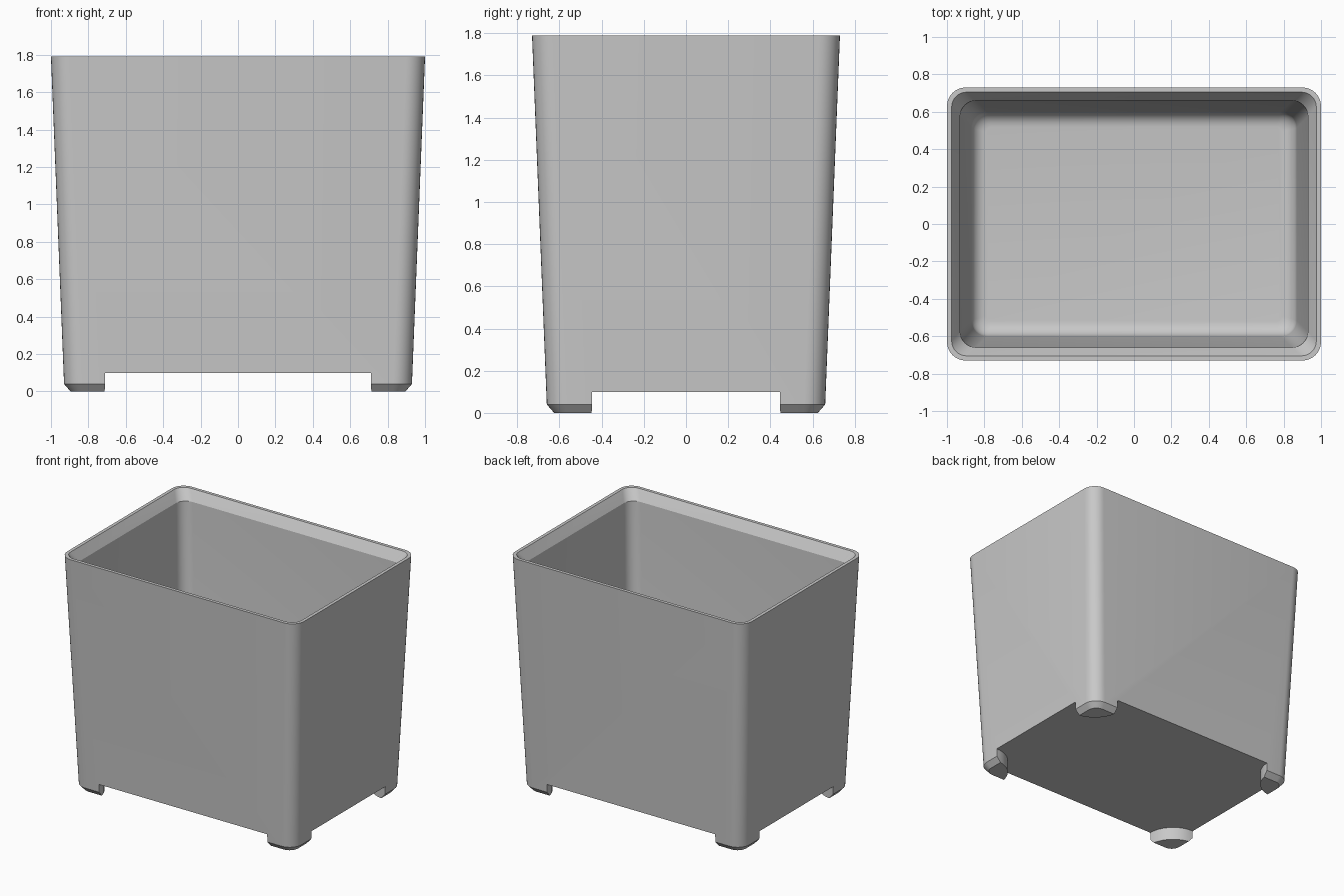
import bpy, bmesh
from math import sin, cos, pi, radians

if "Cube" in bpy.data.objects:
    bpy.data.objects.remove(bpy.data.objects["Cube"])

HX, HY, TOP = 1.0, 0.73, 1.79      # half width, half depth at the rim, height
CORNERS = [(1, 1), (-1, 1), (-1, -1), (1, -1)]

grey = bpy.data.materials.new("plain grey")
grey.use_nodes = True
grey.diffuse_color = (0.58, 0.58, 0.58, 1)
grey.node_tree.nodes["Principled BSDF"].inputs["Base Color"].default_value = grey.diffuse_color


def make_object(name, bm):
    bmesh.ops.recalc_face_normals(bm, faces=bm.faces)
    mesh = bpy.data.meshes.new(name)
    bm.to_mesh(mesh)
    bm.free()
    obj = bpy.data.objects.new(name, mesh)
    bpy.context.collection.objects.link(obj)
    mesh.materials.append(grey)
    return obj


def rounded_ring(bm, inset, z, r, steps=8):
    """Rounded rectangle, inset from the rim outline."""
    verts = []
    for k, (sx, sy) in enumerate(CORNERS):
        for i in range(steps + 1):
            a = (k + i / steps) * pi / 2
            x = sx * (HX - inset - r) + r * cos(a)
            y = sy * (HY - inset - r) + r * sin(a)
            verts.append(bm.verts.new((x, y, z)))
    return verts


# Bin: one loft up the outside, over the rim and down the inside (inset, z, radius)
profile = [(0.105, 0, 0.07), (0.07, 0.04, 0.1), (0, TOP, 0.1),
           (0.025, TOP, 0.08), (0.07, 1.715, 0.085)]
for i in range(7):
    t = i / 6 * pi / 2
    profile.append((0.21 - 0.08 * cos(t), 0.24 - 0.08 * sin(t), 0.03 + 0.055 * cos(t)))

bm = bmesh.new()
rings = [rounded_ring(bm, *p) for p in profile]
for a, b in zip(rings, rings[1:]):
    for i in range(len(a)):
        j = (i + 1) % len(a)
        bm.faces.new((a[i], a[j], b[j], b[i]))
bm.faces.new(rings[0][::-1])
bm.faces.new(rings[-1])
storage_bin = make_object("storage_bin", bm)

# Cutter: cross-shaped slab that leaves a quarter-round foot at each corner
cx, cy, foot = 0.93, 0.665, 0.22
quarter = [(1.2, cy - foot)]
for i in range(13):
    a = 1.5 * pi - i / 12 * pi / 2
    quarter.append((cx + foot * cos(a), cy + foot * sin(a)))
quarter.append((cx - foot, 1.0))
outline = []
for k, (sx, sy) in enumerate(CORNERS):
    pts = quarter if k % 2 == 0 else quarter[::-1]
    outline += [(sx * x, sy * y) for x, y in pts]

bm = bmesh.new()
base = bm.faces.new([bm.verts.new((x, y, -0.1)) for x, y in outline])
slab = bmesh.ops.extrude_face_region(bm, geom=[base])
bmesh.ops.translate(bm, vec=(0, 0, 0.2),
                    verts=[g for g in slab["geom"] if isinstance(g, bmesh.types.BMVert)])
cutter = make_object("foot_cutter", bm)
cutter.hide_render = True

cut = storage_bin.modifiers.new("feet", 'BOOLEAN')
cut.operation = 'DIFFERENCE'
cut.solver = 'EXACT'
cut.object = cutter
bpy.ops.object.select_all(action='DESELECT')
storage_bin.select_set(True)
bpy.context.view_layer.objects.active = storage_bin
bpy.ops.object.modifier_apply(modifier=cut.name)
bpy.data.objects.remove(cutter)

bpy.ops.object.shade_smooth_by_angle(angle=radians(20))
